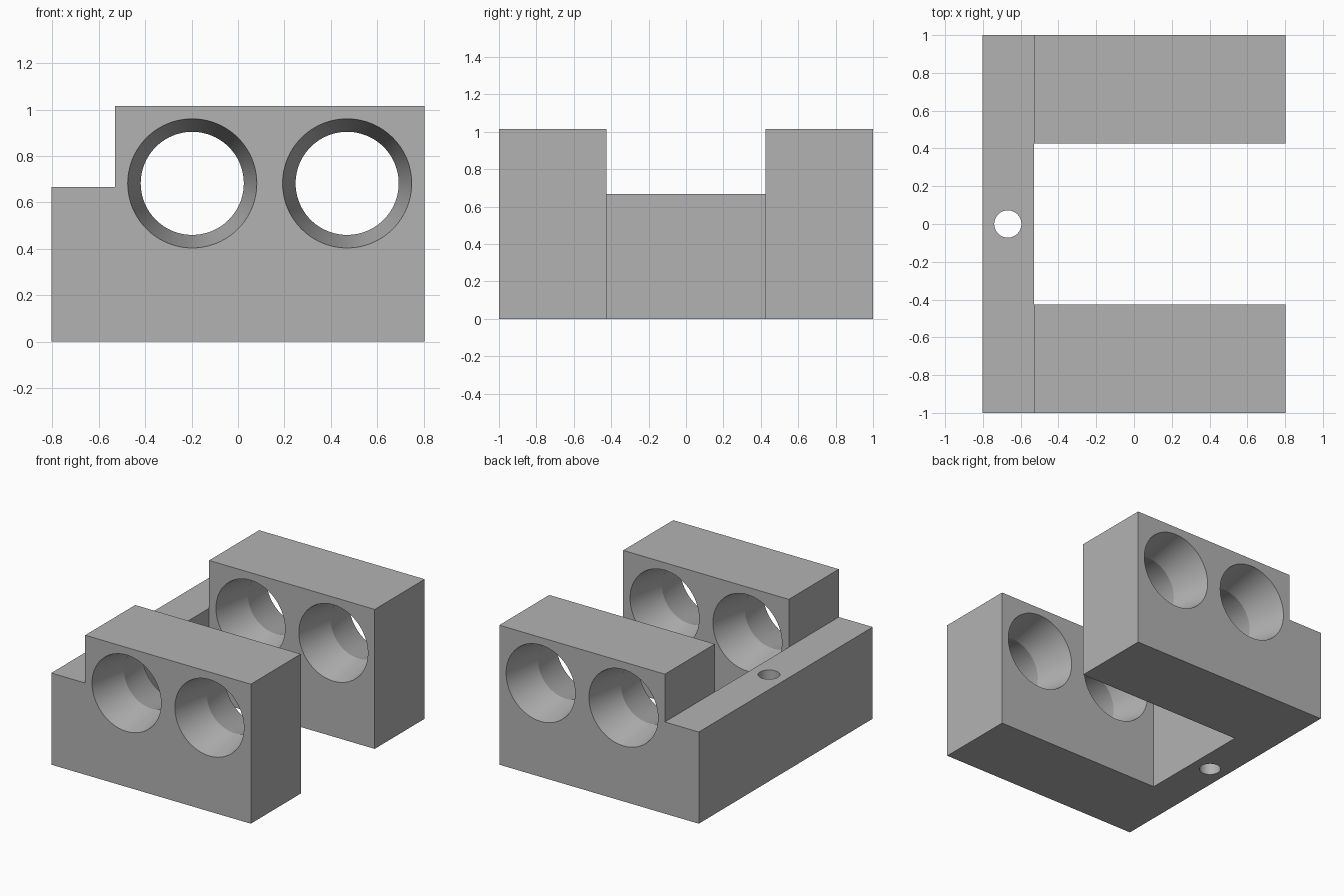
import bpy
import math

cube = bpy.data.objects.get("Cube")
if cube:
    bpy.data.objects.remove(cube, do_unlink=True)

# Overall sizes
HALF_X, HALF_Y, HEIGHT = 0.803, 1.0, 1.015
SHELF_X, SHELF_Z = -0.53, 0.667      # edge and height of the low bridge
ARM_Y = 0.425                        # inner face of each arm
BORE_Z, MOUTH_R, NECK_R = 0.682, 0.278, 0.222

grey = bpy.data.materials.new("plain_grey")
grey.use_nodes = True
colour = (0.45, 0.45, 0.45, 1)
grey.diffuse_color = colour
grey.node_tree.nodes["Principled BSDF"].inputs["Base Color"].default_value = colour


def box(name, low, high):
    """Box between two opposite corners."""
    bpy.ops.mesh.primitive_cube_add(size=1, location=[(a + b) / 2 for a, b in zip(low, high)])
    ob = bpy.context.object
    ob.name = name
    ob.scale = [b - a for a, b in zip(low, high)]
    bpy.ops.object.transform_apply(location=True, rotation=True, scale=True)
    return ob


def cone(name, r1, r2, depth, location, tilt=0):
    """Tapered or straight round cutter, tilted about x."""
    bpy.ops.mesh.primitive_cone_add(vertices=96, radius1=r1, radius2=r2, depth=depth,
                                    location=location, rotation=(tilt, 0, 0))
    ob = bpy.context.object
    ob.name = name
    bpy.ops.object.transform_apply(location=True, rotation=True, scale=True)
    return ob


def cut(target, cutter):
    """Subtract the cutter from the target and discard it."""
    cutter.hide_render = True
    mod = target.modifiers.new("cut", "BOOLEAN")
    mod.operation, mod.solver, mod.object = "DIFFERENCE", "EXACT", cutter
    bpy.context.view_layer.objects.active = target
    bpy.ops.object.modifier_apply(modifier=mod.name)
    bpy.data.objects.remove(cutter, do_unlink=True)


# Solid block, opened into two arms joined by a low bridge
block = box("two_arm_block", (-HALF_X, -HALF_Y, 0), (HALF_X, HALF_Y, HEIGHT))
cut(block, box("channel_cutter", (SHELF_X, -ARM_Y, -1), (2, ARM_Y, 2)))
cut(block, box("step_cutter", (-2, -2, SHELF_Z), (SHELF_X, 2, 2)))

# Bores through each arm, flared from a middle neck to both faces
half = (HALF_Y - ARM_Y) / 2
EXTRA = 0.02                          # overshoot past the faces and the neck
slope = (MOUTH_R - NECK_R) / half
for side in (-1, 1):
    middle = side * (HALF_Y + ARM_Y) / 2
    for x in (-0.197, 0.47):
        for way in (-1, 1):
            y = middle + way * (half + EXTRA) / 2
            cut(block, cone("bore_cutter", NECK_R, MOUTH_R + slope * EXTRA, half + EXTRA,
                            (x, y, BORE_Z), -way * math.pi / 2))

# Upright bolt hole in the bridge
cut(block, cone("bolt_hole_cutter", 0.072, 0.072, 3, (-0.668, 0, 0.3)))

block.data.materials.clear()
block.data.materials.append(grey)
bpy.ops.object.select_all(action="DESELECT")
block.select_set(True)
bpy.context.view_layer.objects.active = block
bpy.ops.object.shade_smooth_by_angle(angle=math.radians(20))
